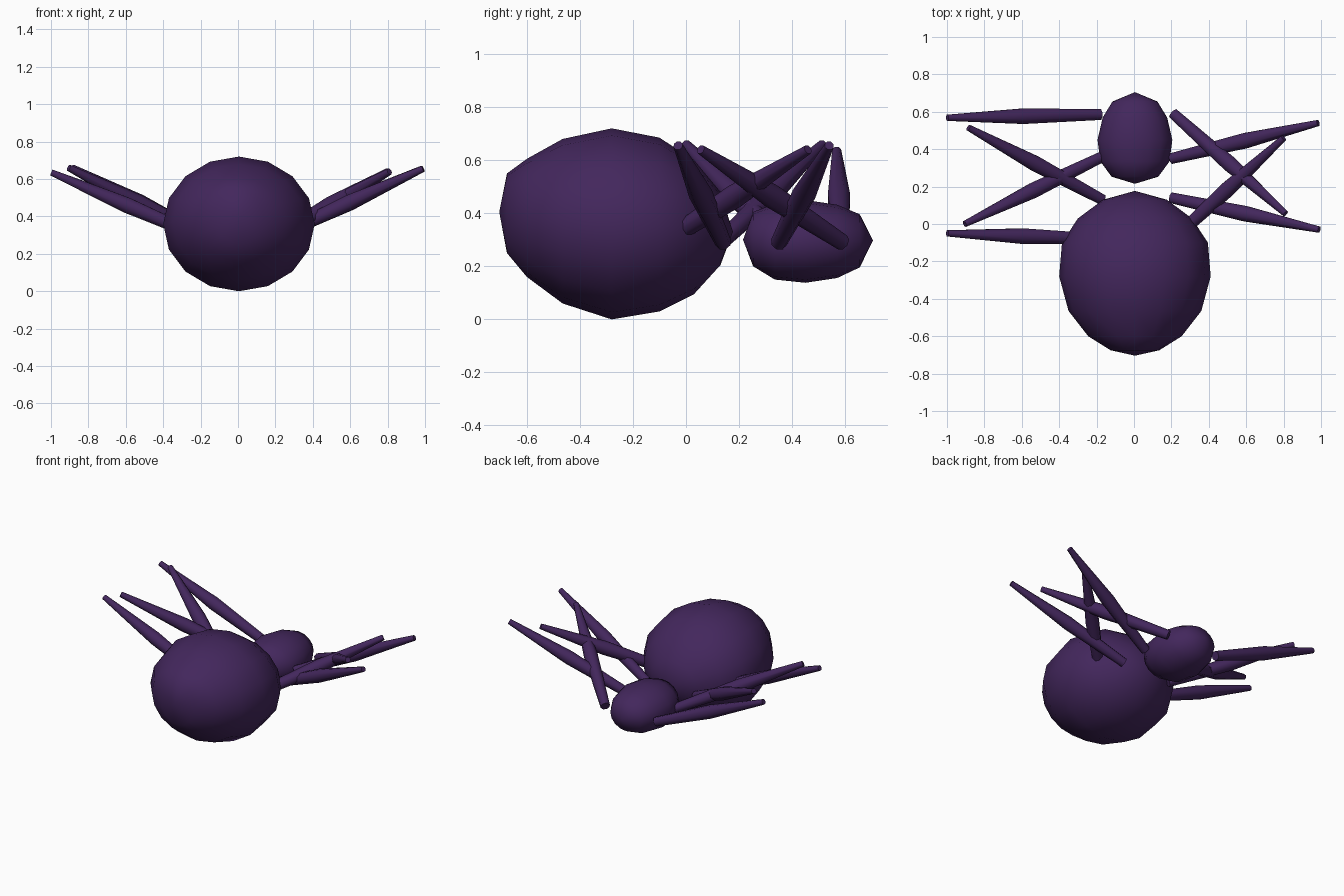
import bpy, bmesh, math
from mathutils import Vector

cube = bpy.data.objects.get("Cube")
if cube:
    bpy.data.objects.remove(cube)

purple = bpy.data.materials.new("dark_purple")
purple.use_nodes = True
COLOR = (0.056, 0.02, 0.108, 1)
purple.diffuse_color = COLOR
purple.node_tree.nodes["Principled BSDF"].inputs["Base Color"].default_value = COLOR


def loft(name, rings, start=None, end=None):
    """Skin rings of points; close each end with a pole point or a flat cap."""
    bm = bmesh.new()
    loops = [[bm.verts.new(p) for p in ring] for ring in rings]
    n = len(loops[0])
    for a, b in zip(loops, loops[1:]):
        for i in range(n):
            j = (i + 1) % n
            bm.faces.new((a[i], a[j], b[j], b[i]))
    for loop, pole in ((loops[0], start), (loops[-1], end)):
        if pole is None:
            bm.faces.new(loop)
        else:
            tip = bm.verts.new(pole)
            for i in range(n):
                bm.faces.new((loop[i], loop[(i + 1) % n], tip))
    bmesh.ops.recalc_face_normals(bm, faces=bm.faces)
    mesh = bpy.data.meshes.new(name)
    bm.to_mesh(mesh)
    bm.free()
    mesh.materials.append(purple)
    obj = bpy.data.objects.new(name, mesh)
    bpy.context.collection.objects.link(obj)
    bpy.ops.object.select_all(action='DESELECT')
    obj.select_set(True)
    bpy.context.view_layer.objects.active = obj
    bpy.ops.object.shade_smooth_by_angle(angle=math.radians(50))
    return obj


def body(name, stations, front, back, sides=16):
    """Rounded body from stations of (y, low z, high z, half width)."""
    rings = []
    for y, low, high, half in stations:
        mid, tall = (low + high) / 2, (high - low) / 2
        angles = [math.tau * i / sides for i in range(sides)]
        rings.append([(0.005 + half * math.cos(t), y, mid + tall * math.sin(t)) for t in angles])
    return loft(name, rings, (0.005, *front), (0.005, *back))


def leg(name, base, tip, sides=8):
    """Straight spindle, thickest halfway along."""
    base, tip = Vector(base), Vector(tip)
    axis = (tip - base).normalized()
    u = axis.cross(Vector((0, 0, 1))).normalized()
    v = axis.cross(u)
    rings = []
    for f, r in ((0, 0.031), (0.5, 0.045), (1, 0.018)):
        c = base.lerp(tip, f)
        angles = [math.tau * (i + 0.5) / sides for i in range(sides)]
        rings.append([c + r * (u * math.cos(t) + v * math.sin(t)) for t in angles])
    return loft(name, rings)


# Large rear body and small head
body("abdomen", [
    (-0.675, 0.25, 0.55, 0.13), (-0.60, 0.16, 0.605, 0.25),
    (-0.465, 0.06, 0.68, 0.355), (-0.28, 0.0, 0.72, 0.405),
    (-0.10, 0.03, 0.685, 0.39), (0.03, 0.095, 0.60, 0.305),
    (0.13, 0.205, 0.48, 0.17)], (-0.704, 0.405), (0.177, 0.33))
body("head", [
    (0.253, 0.20, 0.405, 0.125), (0.335, 0.15, 0.436, 0.185),
    (0.45, 0.138, 0.45, 0.2), (0.57, 0.156, 0.432, 0.172),
    (0.655, 0.196, 0.396, 0.12)], (0.215, 0.30), (0.705, 0.298))

# Legs: base and tip of each
for name, base, tip in (
        ("right_leg_front", (-0.19, -0.08, 0.285), (-0.998, -0.05, 0.635)),
        ("right_leg_mid_front", (-0.17, 0.13, 0.29), (-0.885, 0.515, 0.66)),
        ("right_leg_mid_back", (-0.17, 0.36, 0.29), (-0.905, 0.0, 0.66)),
        ("right_leg_back", (-0.18, 0.585, 0.285), (-0.998, 0.568, 0.635)),
        ("left_leg_front", (0.2, 0.14, 0.29), (0.99, -0.03, 0.655)),
        ("left_leg_mid_front", (0.2, -0.09, 0.29), (0.8, 0.46, 0.64)),
        ("left_leg_mid_back", (0.21, 0.59, 0.29), (0.81, 0.055, 0.64)),
        ("left_leg_back", (0.2, 0.35, 0.29), (0.985, 0.54, 0.655))):
    leg(name, base, tip)
